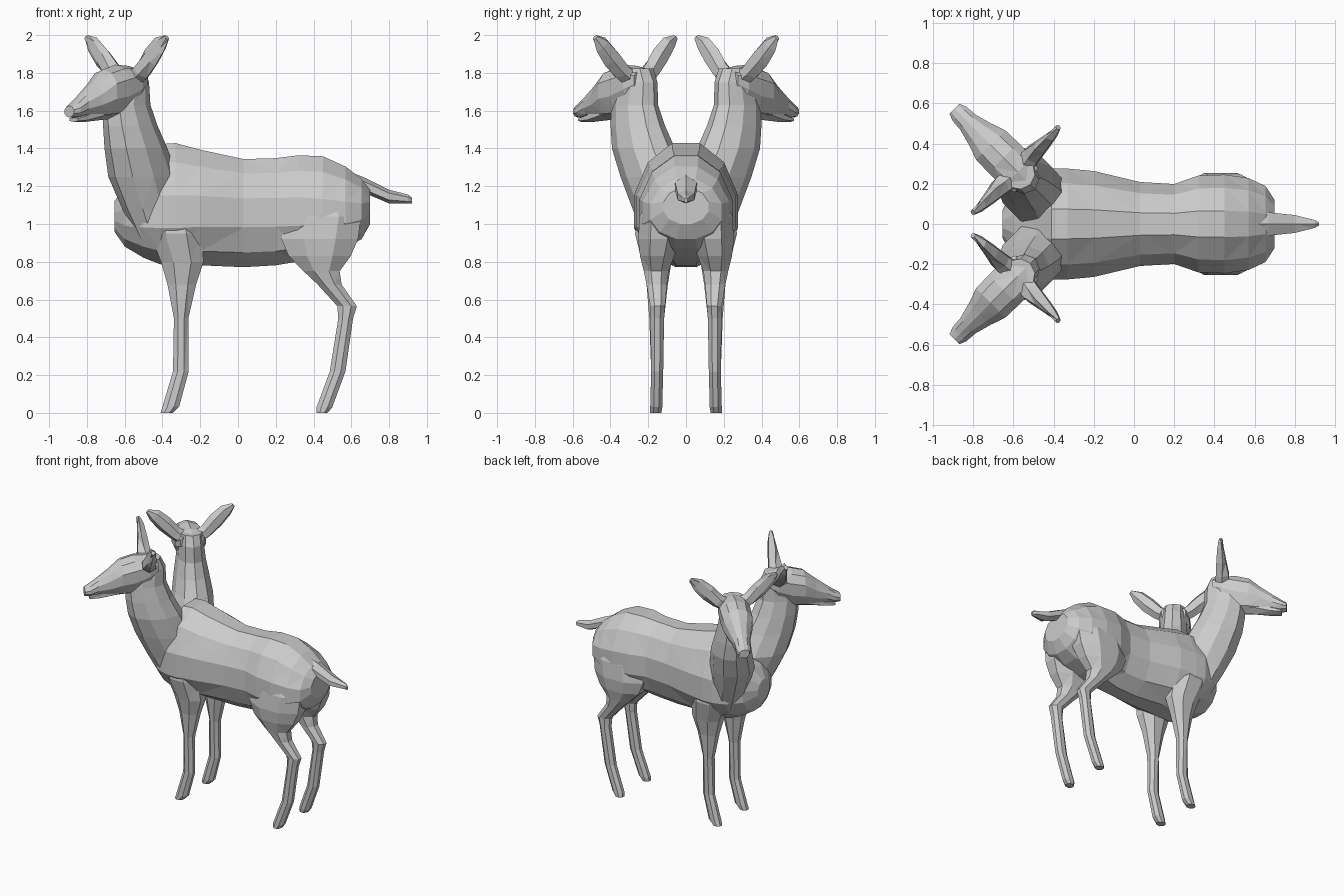
import bpy, bmesh, math
from mathutils import Vector

TAU = 2 * math.pi


def loft(name, rings, side=1):
    """Skin a list of closed rings with capped ends; side=-1 mirrors in y."""
    bm = bmesh.new()
    vs = [[bm.verts.new((p.x, p.y * side, p.z)) for p in r] for r in rings]
    n = len(vs[0])
    for a, b in zip(vs, vs[1:]):
        for i in range(n):
            j = (i + 1) % n
            bm.faces.new((a[i], a[j], b[j], b[i]))
    bm.faces.new(vs[0])
    bm.faces.new(vs[-1])
    bmesh.ops.triangulate(bm, faces=bm.faces)
    bmesh.ops.recalc_face_normals(bm, faces=bm.faces)
    me = bpy.data.meshes.new(name)
    bm.to_mesh(me)
    bm.free()
    ob = bpy.data.objects.new(name, me)
    bpy.context.collection.objects.link(ob)
    return ob


def upright(origin, ahead, lat, d, zb, zm, zt, hw, n):
    """Egg-shaped upright section at distance d along 'ahead'."""
    ring = []
    for i in range(n):
        t = TAU * (i + 0.5) / n
        c, s = math.cos(t) * 1.03, math.sin(t) * 1.03
        p = origin + ahead * d + lat * (hw * c)
        p.z = zm + s * ((zt - zm) if s > 0 else (zm - zb))
        ring.append(p)
    return ring


def flat(z, x0, x1, y0, y1, n=8):
    """Level oval section for legs."""
    k = 1.06
    return [Vector(((x0 + x1) / 2 + k * (x1 - x0) / 2 * math.cos(TAU * (i + .5) / n),
                    (y0 + y1) / 2 + k * (y1 - y0) / 2 * math.sin(TAU * (i + .5) / n), z))
            for i in range(n)]


def oval(c, u, v, a, b, n):
    """Oval section spanned by the directions u and v."""
    return [Vector(c) + u * (a * math.cos(TAU * i / n)) + v * (b * math.sin(TAU * i / n))
            for i in range(n)]


X, Y, Z = Vector((1, 0, 0)), Vector((0, 1, 0)), Vector((0, 0, 1))
r = math.sqrt(.5)
H, S, O = Vector((-r, -r, 0)), Vector((r, -r, 0)), Vector((-.6, -.28, 0))

# Torso: x, bottom, widest height, top, half width
torso = [(-.655, .96, 1.04, 1.12, .07), (-.60, .88, 1.03, 1.20, .17),
         (-.50, .82, 1.04, 1.31, .25), (-.41, .785, 1.05, 1.425, .278),
         (-.33, .78, 1.05, 1.43, .277),
         (-.20, .78, 1.06, 1.395, .265), (.03, .77, 1.06, 1.345, .21),
         (.20, .78, 1.06, 1.35, .20), (.32, .80, 1.06, 1.365, .242),
         (.45, .83, 1.05, 1.36, .247), (.57, .87, 1.05, 1.305, .23),
         (.655, .92, 1.06, 1.24, .19), (.70, 1.00, 1.09, 1.19, .12)]
body = loft("deer_body", [upright(Vector(), X, Y, *t, 12) for t in torso])

# Legs: z, x range, y range
front = [(0, -.41, -.345, -.19, -.13), (.035, -.40, -.31, -.19, -.125),
         (.22, -.345, -.26, -.185, -.125), (.5, -.34, -.262, -.195, -.115),
         (.68, -.375, -.22, -.21, -.095), (.8, -.41, -.18, -.235, -.075),
         (.95, -.47, -.19, -.272, -.06), (1.12, -.43, -.24, -.25, -.08)]
hind = [(0, .415, .475, -.19, -.13), (.03, .415, .50, -.19, -.125),
        (.22, .485, .57, -.185, -.12), (.5, .53, .61, -.19, -.115),
        (.565, .525, .63, -.19, -.11), (.68, .42, .55, -.21, -.10),
        (.75, .345, .54, -.225, -.09), (.83, .265, .60, -.245, -.06),
        (.92, .225, .64, -.256, -.03), (1.04, .25, .655, -.247, -.03),
        (1.19, .32, .57, -.19, -.05)]
# Neck: centre, half length ahead, half width
neck = [(-.42, -.11, .92, .13, .10), (-.45, -.12, 1.08, .19, .13),
        (-.505, -.165, 1.25, .205, .155), (-.54, -.225, 1.40, .19, .14),
        (-.57, -.255, 1.52, .165, .12), (-.588, -.272, 1.63, .145, .10),
        (-.58, -.26, 1.75, .125, .09), (-.58, -.26, 1.822, .09, .085)]
# Head: distance ahead, bottom, widest height, top, half width
head = [(-.09, 1.68, 1.77, 1.82, .085), (-.03, 1.60, 1.765, 1.835, .108),
        (.07, 1.56, 1.73, 1.84, .108), (.16, 1.56, 1.71, 1.815, .105),
        (.24, 1.567, 1.66, 1.75, .077), (.32, 1.57, 1.63, 1.69, .055),
        (.38, 1.563, 1.60, 1.645, .05), (.415, 1.565, 1.595, 1.625, .036)]
jaw = [(.08, 1.56, 1.61, 1.65, .06), (.20, 1.55, 1.60, 1.64, .055),
       (.31, 1.54, 1.562, 1.59, .042), (.38, 1.54, 1.552, 1.564, .035)]
# Ear: sideways distance, height, ahead, half width, half thickness
ear = [(.04, 1.765, -.03, .05, .055), (.11, 1.81, -.02, .05, .052),
       (.18, 1.88, -.01, .058, .052), (.25, 1.95, -.01, .048, .038),
       (.30, 1.988, -.015, .016, .014)]

parts = []
for side, tag in ((1, "right"), (-1, "left")):
    parts += [
        loft("front_leg_" + tag, [flat(*f) for f in front], side),
        loft("hind_leg_" + tag, [flat(*f) for f in hind], side),
        loft("neck_" + tag, [oval(k[:3], H, S, k[3], k[4], 10) for k in neck], side),
        loft("head_" + tag, [upright(O, H, S, *h, 10) for h in head], side),
        loft("jaw_" + tag, [upright(O, H, S, *j, 6) for j in jaw], side)]
    for e in (1, -1):
        across = Vector((-.66 * S.x * e, -.66 * S.y * e, .75))
        rings = [oval(O + S * (s * e) + H * d + Z * z, across, H, a, b, 6)
                 for s, z, d, a, b in ear]
        # flatten the front of each ear
        for q in rings[2:4]:
            q[1] -= H * .025
            q[2] -= H * .025
        loft("ear_%s_%s" % (tag, "outer" if e > 0 else "inner"), rings, side)

# Tail: x, bottom, middle, top, half width
tail = [(.55, 1.19, 1.24, 1.29, .05), (.67, 1.165, 1.20, 1.245, .065),
        (.80, 1.11, 1.145, 1.18, .05), (.90, 1.11, 1.13, 1.155, .022),
        (.92, 1.11, 1.125, 1.14, .008)]
loft("tail", [upright(Vector(), X, Y, *t, 6) for t in tail])

# Merge legs, necks and heads into the torso
for p in parts:
    m = body.modifiers.new(p.name, 'BOOLEAN')
    m.operation, m.solver, m.object = 'UNION', 'MANIFOLD', p
dg = bpy.context.evaluated_depsgraph_get()
merged = bpy.data.meshes.new_from_object(body.evaluated_get(dg))
body.modifiers.clear()
body.data = merged
for p in parts:
    bpy.data.objects.remove(p)
